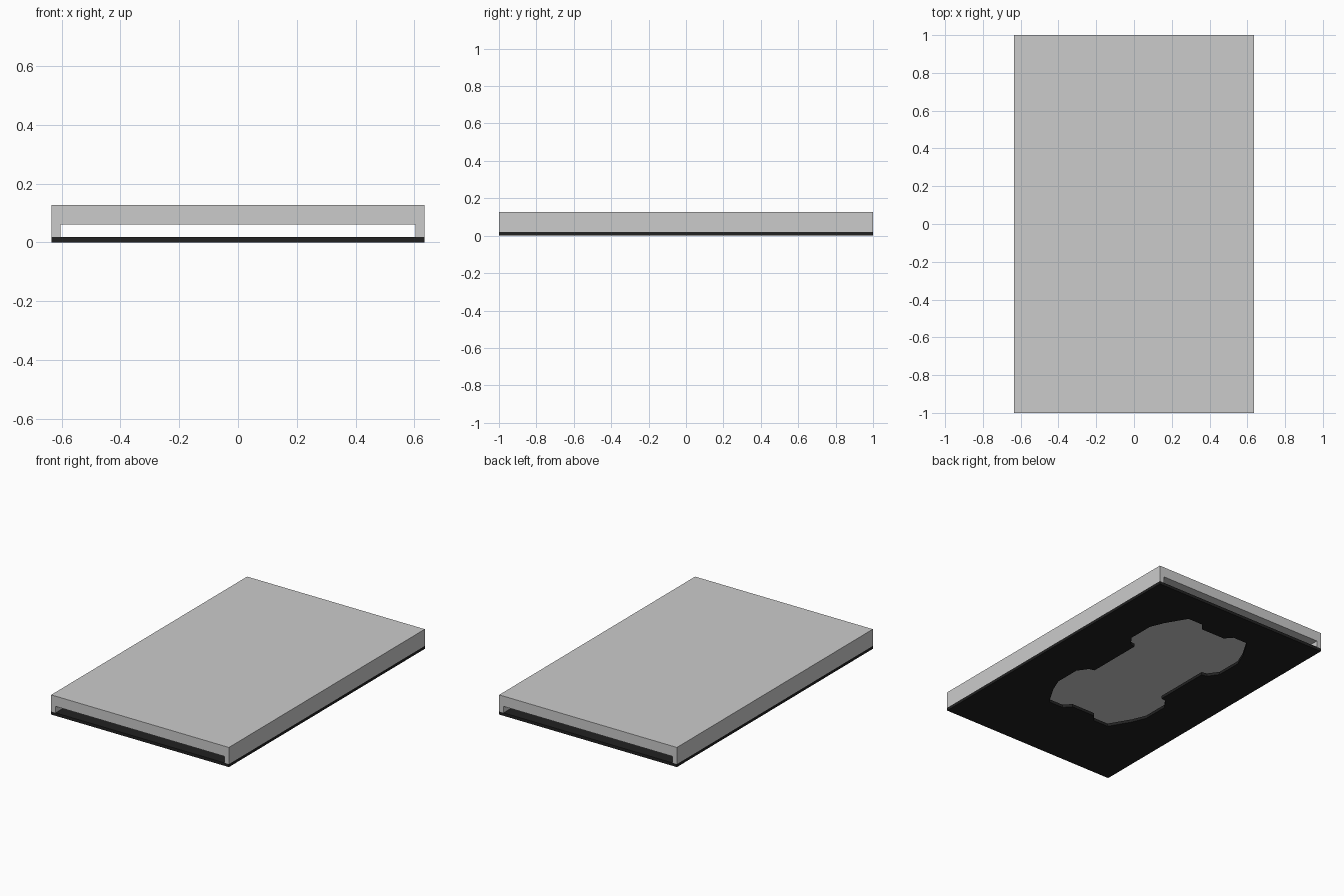
import bpy, bmesh

if "Cube" in bpy.data.objects:
    bpy.data.objects.remove(bpy.data.objects["Cube"])

HW, HL = 0.635, 1.0          # half width, half length
PLATE, TOP = 0.019, 0.127    # plate thickness, overall height


def material(name, rgb):
    m = bpy.data.materials.new(name)
    m.diffuse_color = (*rgb, 1)
    m.use_nodes = True
    m.node_tree.nodes["Principled BSDF"].inputs["Base Color"].default_value = m.diffuse_color
    return m


def prism(name, pts, direction):
    """Extrude a closed outline of 3D points along a vector."""
    bm = bmesh.new()
    face = bm.faces.new([bm.verts.new(p) for p in pts])
    ext = bmesh.ops.extrude_face_region(bm, geom=[face])
    verts = [g for g in ext["geom"] if isinstance(g, bmesh.types.BMVert)]
    bmesh.ops.translate(bm, verts=verts, vec=direction)
    bmesh.ops.recalc_face_normals(bm, faces=bm.faces)
    mesh = bpy.data.meshes.new(name)
    bm.to_mesh(mesh)
    bm.free()
    ob = bpy.data.objects.new(name, mesh)
    bpy.context.collection.objects.link(ob)
    return ob


# Cover: inverted channel, open at front and back
inner, ceiling = 0.604, 0.061
section = [(-HW, PLATE), (-HW, TOP), (HW, TOP), (HW, PLATE),
           (inner, PLATE), (inner, ceiling), (-inner, ceiling), (-inner, PLATE)]
prism("channel_cover", [(x, -HL, z) for x, z in section], (0, 2 * HL, 0))

# Base plate
rect = [(-HW, -HL, 0), (HW, -HL, 0), (HW, HL, 0), (-HW, HL, 0)]
base = prism("base_plate", rect, (0, 0, PLATE))
base.data.materials.append(material("black", (0.015, 0.015, 0.015)))

# Opening in the plate: one quarter outline mirrored both ways
quarter = [(0.085, 0.61), (0.125, 0.655), (0.23, 0.655), (0.31, 0.52),
           (0.347, 0.43), (0.347, 0.26), (0.30, 0.195), (0.265, 0.188)]
right = quarter + [(x, -y) for x, y in reversed(quarter)]
outline = right + [(-x, y) for x, y in reversed(right)]
cutter = prism("opening_cutter", [(x, y + 0.132, -0.05) for x, y in outline],
               (0, 0, 0.1))
cutter.hide_render = True
cutter.hide_set(True)
cut = base.modifiers.new("opening", "BOOLEAN")
cut.operation = 'DIFFERENCE'
cut.object = cutter
cut.solver = 'EXACT'
